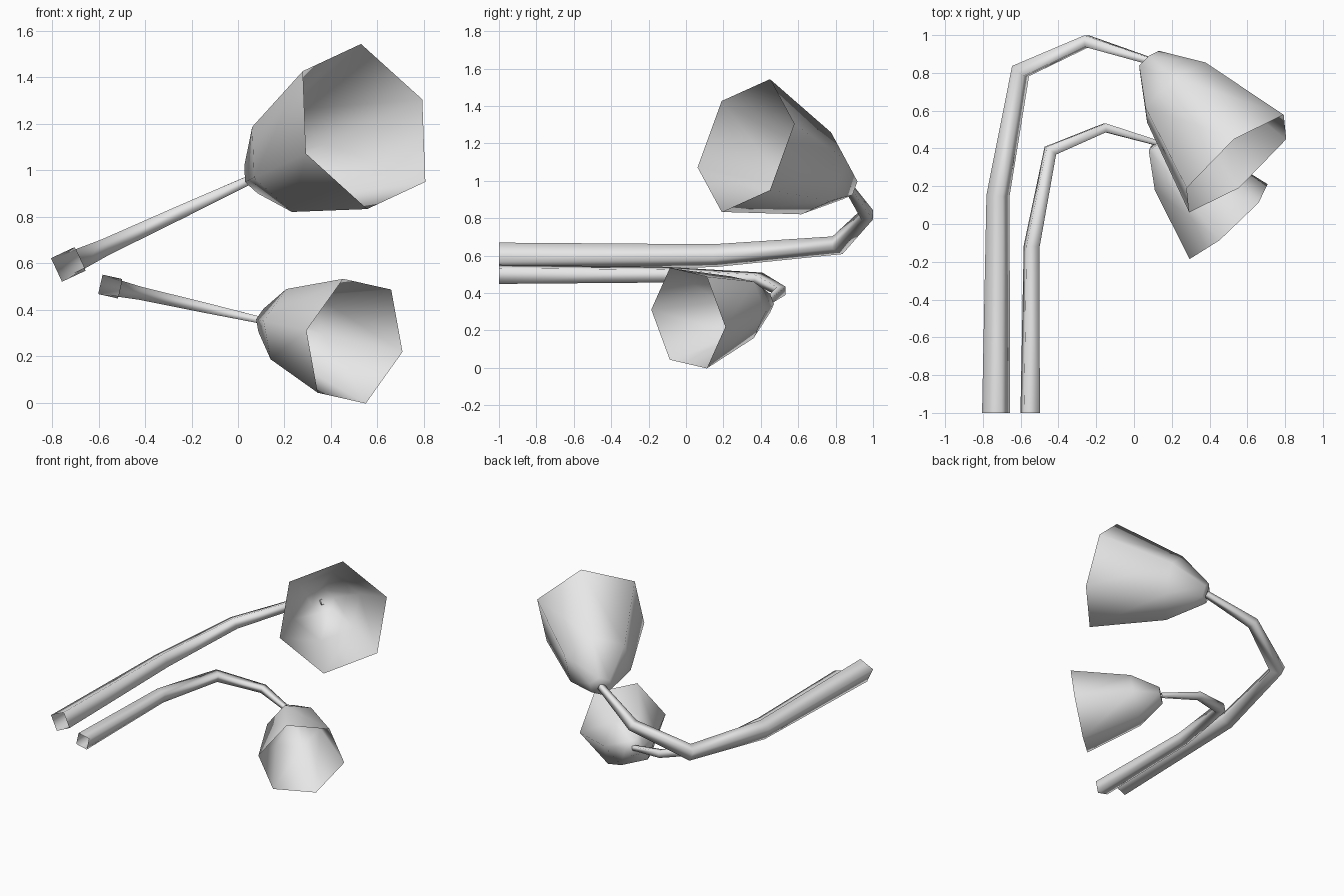
import bpy, bmesh
from math import cos, sin, pi, radians
from mathutils import Vector, Matrix

cube = bpy.data.objects.get("Cube")
if cube:
    bpy.data.objects.remove(cube, do_unlink=True)

grey = bpy.data.materials.new("plain_grey")
grey.use_nodes = True
GREY = (0.8, 0.8, 0.8, 1)
grey.diffuse_color = GREY
grey.node_tree.nodes["Principled BSDF"].inputs["Base Color"].default_value = GREY

UP = Vector((0, 0, 1))


def loft(name, rings, matrix, cap_end=False):
    """Bridge matching rings of points into one smooth surface."""
    bm = bmesh.new()
    loops = [[bm.verts.new(p) for p in ring] for ring in rings]
    for a, b in zip(loops, loops[1:]):
        n = len(a)
        for i in range(n):
            j = (i + 1) % n
            bm.faces.new((a[i], a[j], b[j], b[i]))
    if cap_end:
        bm.faces.new(loops[-1])
    bmesh.ops.recalc_face_normals(bm, faces=bm.faces)
    for f in bm.faces:
        f.smooth = True
    mesh = bpy.data.meshes.new(name)
    bm.to_mesh(mesh)
    bm.free()
    mesh.transform(matrix)
    mesh.materials.append(grey)
    obj = bpy.data.objects.new(name, mesh)
    bpy.context.collection.objects.link(obj)
    return obj


# Stem centre line (x, y) and half thickness
STEM = [(0, 0, .056), (.011, 1.15, .046), (.143, 1.81, .037),
        (.53, 1.968, .029), (.895, 1.864, .018)]


def stem_rings():
    pts = [Vector((x, y, 0)) for x, y, _ in STEM]
    dirs = [(b - a).normalized() for a, b in zip(pts, pts[1:])]
    rings = []
    for i, p in enumerate(pts):
        before, after = dirs[max(i - 1, 0)], dirs[min(i, len(dirs) - 1)]
        tangent = (before + after).normalized()
        if i == 0:
            tangent = Vector((0, 1, 0))
        h = STEM[i][2]
        # Mitre the square section at each bend
        side = tangent.cross(UP) * h / tangent.dot(after)
        rings.append([p + side * s + UP * h * t
                      for s, t in ((1, 1), (-1, 1), (-1, -1), (1, -1))])
    return rings


# Bell profile: distance behind the rim and radius
BELL = [(0, .378), (.515, .233), (.745, .077)]


def bell_rings():
    centre = Vector((1.404, 1.32, 0))
    axis = Vector((.683, -.73, 0)).normalized()
    across = UP.cross(axis)
    return [[centre - axis * back + (across * cos(k * pi / 3) + UP * sin(k * pi / 3)) * r
             for k in range(6)] for back, r in BELL]


# The same flower twice: foot position, tilt and scale
for label, foot, tilt, scale in (("upper", (-.73, -1, .595), 25, 1),
                                 ("lower", (-.55, -1, .50), -12.6, .767)):
    place = (Matrix.Translation(foot) @ Matrix.Rotation(radians(-tilt), 4, 'Y')
             @ Matrix.Scale(scale, 4))
    loft(label + "_stem", stem_rings(), place)
    loft(label + "_bell", bell_rings(), place, cap_end=True)
